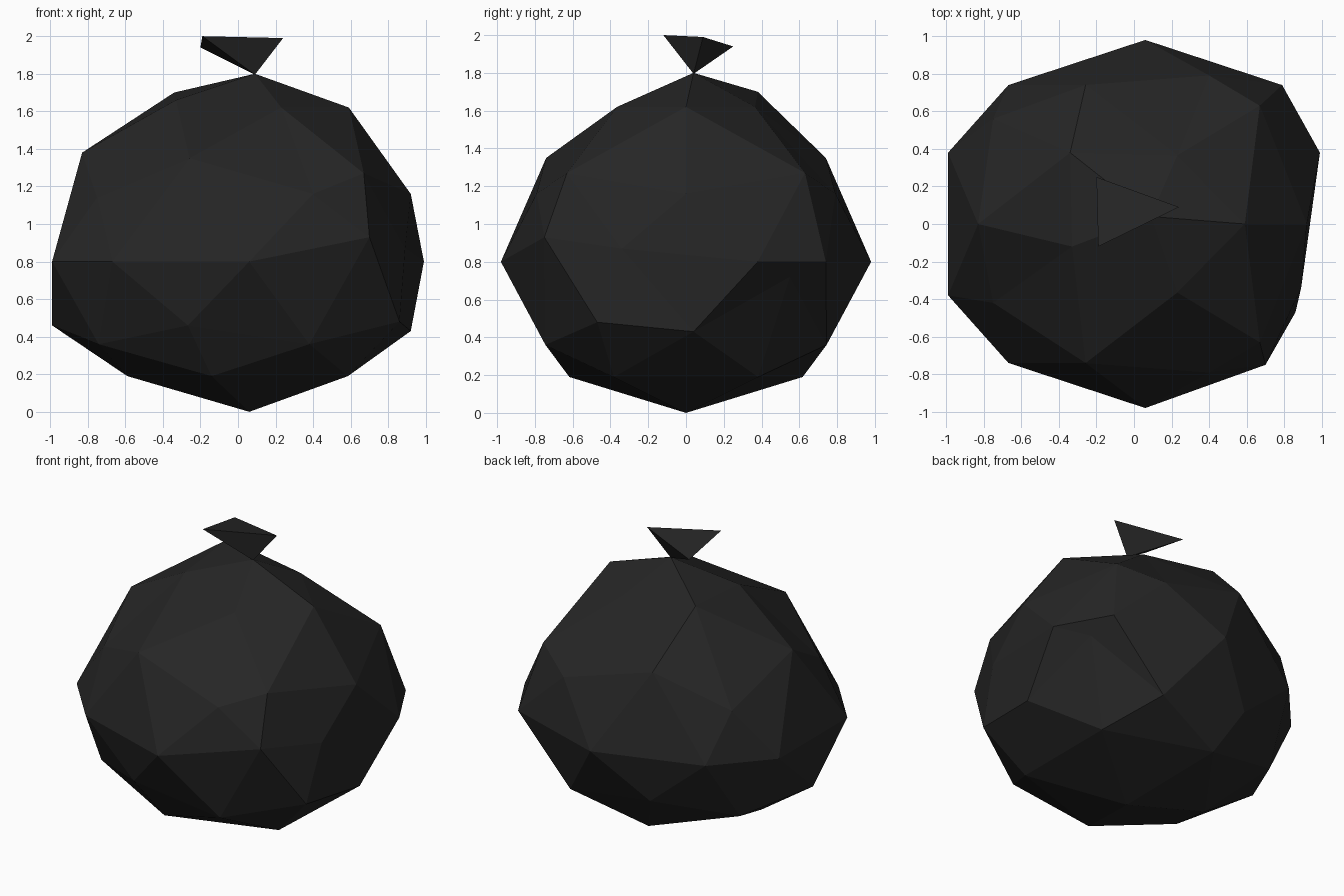
import bpy, bmesh
from mathutils import Vector

black = bpy.data.materials.new("black plastic")
black.diffuse_color = (0.019, 0.019, 0.019, 1)


def add_object(name, bm):
    bmesh.ops.recalc_face_normals(bm, faces=bm.faces)
    mesh = bpy.data.meshes.new(name)
    bm.to_mesh(mesh)
    bm.free()
    mesh.materials.append(black)
    obj = bpy.data.objects.new(name, mesh)
    bpy.context.collection.objects.link(obj)
    return obj


# Sack: a low-poly ball whose rings are stretched and clamped
# ring height on unit ball: (x offset, x scale, y scale, y limit, new z)
rings = {
    -1.0: (0.06, 1, 1, 1, 0.0),
    -0.9: (0.06, 1.235, 1.235, 1, 0.19),
    -0.5: (0.07, 1.18, 0.92, 1, 0.36),
    -0.4: (0.06, 1.18, 0.915, 1, 0.46),
    0.0: (0.06, 1.24, 1.23, 0.74, 0.80),
    0.4: (0.09, 1.12, 0.93, 1, 1.16),
    0.5: (0.0, 0.98, 0.915, 1, 1.35),
    0.9: (0.07, 0.99, 0.73, 1, 1.62),
    1.0: (0.09, 1, 1, 1, 1.80),
}
# lumps and dents: nearest point on the unit ball -> pulled position
tugs = [
    ((0, 0, 1), (0.09, 0.04, 1.80)),
    ((-0.43, 0.31, 0.85), (-0.34, 0.38, 1.70)),
    ((-0.43, -0.31, 0.85), (-0.33, -0.12, 1.66)),
    ((-0.85, 0, 0.53), (-0.83, 0, 1.38)),
    ((0.69, 0.5, 0.53), (0.67, 0.63, 1.27)),
    ((0.69, -0.5, 0.53), (0.67, -0.63, 1.27)),
    ((0.89, 0, 0.45), (0.92, 0, 1.16)),
    ((-0.72, 0.53, 0.45), (-0.75, 0.56, 1.14)),
    ((-0.72, -0.53, 0.45), (-0.75, -0.42, 1.14)),
    ((0, 1, 0), (0.06, 0.98, 0.80)),
    ((0, -1, 0), (0.06, -0.98, 0.80)),
    ((0.59, -0.81, 0), (0.70, -0.75, 0.93)),
    ((0.95, -0.31, 0), (0.89, -0.34, 0.87)),
    ((0.72, 0.53, -0.45), (0.82, 0.55, 0.72)),
    ((0.72, -0.53, -0.45), (0.86, -0.47, 0.48)),
    ((0.85, 0, -0.53), (0.92, 0.04, 0.43)),
]
bm = bmesh.new()
bmesh.ops.create_icosphere(bm, subdivisions=2, radius=1)
pulled = [(min(bm.verts, key=lambda v: (v.co - Vector(a)).length), b) for a, b in tugs]
for v in bm.verts:
    key = min(rings, key=lambda k: abs(k - round(v.co.z, 1)))
    cx, sx, sy, limit, z = rings[key]
    x = max(-0.99, min(0.99, cx + sx * v.co.x))
    y = max(-limit, min(limit, sy * v.co.y))
    v.co = (x, y, z)
for v, target in pulled:
    v.co = target
add_object("sack", bm)

# Tied neck: small three-sided cone, point down
bm = bmesh.new()
tip = bm.verts.new((0.09, 0.04, 1.795))
rim = [bm.verts.new(p) for p in
       ((-0.19, -0.12, 2.0), (0.24, 0.09, 1.99), (-0.2, 0.25, 1.94))]
bm.faces.new(rim)
for i in range(3):
    bm.faces.new((rim[i], tip, rim[(i + 1) % 3]))
add_object("tied_neck", bm)
